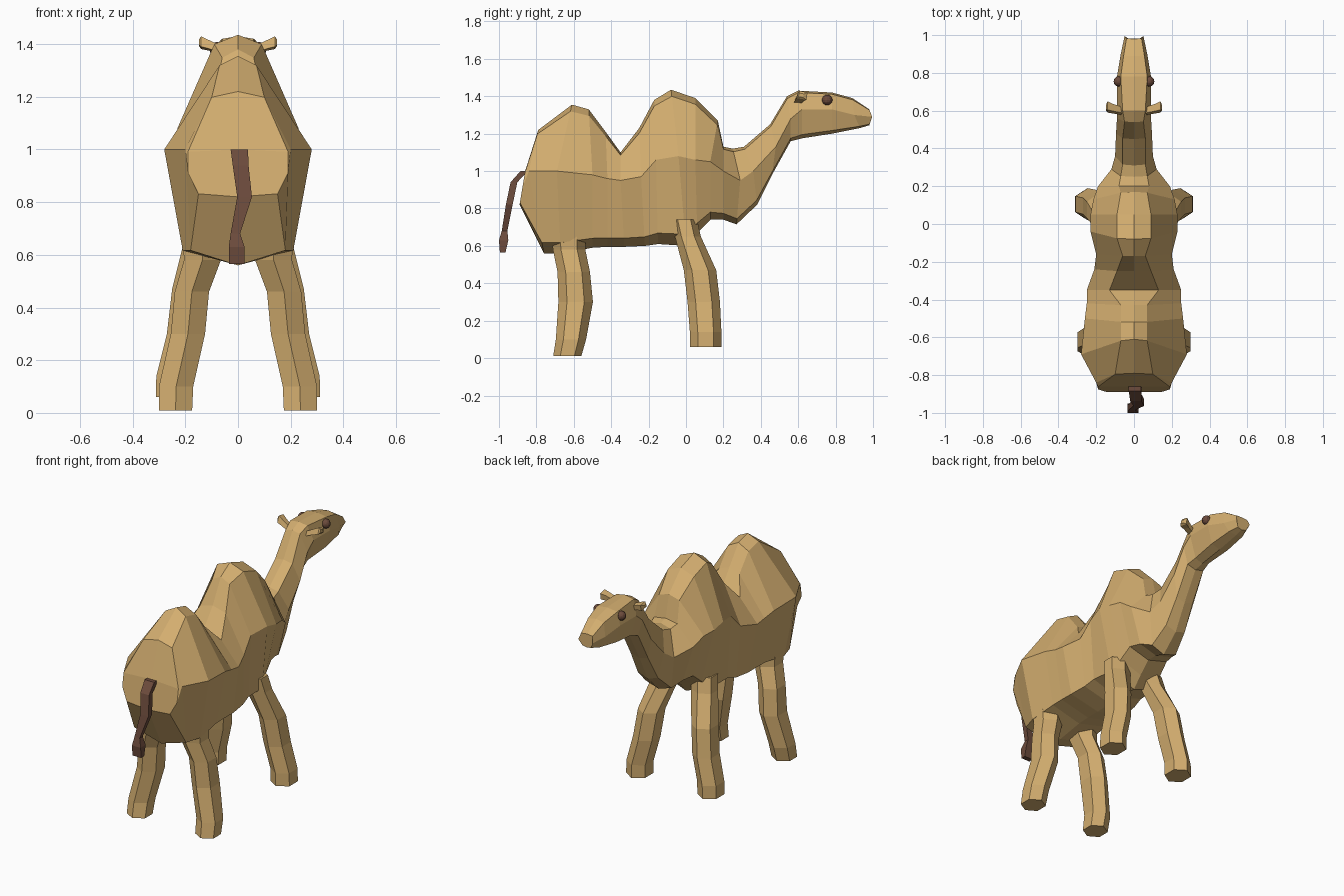
import bpy, bmesh, math
from mathutils import Vector


def material(name, rgb):
    m = bpy.data.materials.new(name)
    m.diffuse_color = (*rgb, 1)
    return m


TAN = material("tan_hide", (0.65, 0.42, 0.16))
BROWN = material("dark_brown", (0.15, 0.07, 0.045))


def loft(name, rings, mat):
    """Skin a list of equal-length point rings and cap both ends."""
    bm = bmesh.new()
    loops = [[bm.verts.new(p) for p in ring] for ring in rings]
    n = len(loops[0])
    for a, b in zip(loops, loops[1:]):
        for i in range(n):
            j = (i + 1) % n
            bm.faces.new((a[i], a[j], b[j], b[i]))
    bm.faces.new(loops[0])
    bm.faces.new(loops[-1])
    bmesh.ops.recalc_face_normals(bm, faces=bm.faces)
    me = bpy.data.meshes.new(name)
    bm.to_mesh(me)
    bm.free()
    me.materials.append(mat)
    ob = bpy.data.objects.new(name, me)
    bpy.context.collection.objects.link(ob)
    return ob


def body_ring(yt, zt, wt, ym, zm, wm, yb, zb, wb):
    """Eight-point section from a top, a widest and a bottom level."""
    top, mid, bot = Vector((0, yt, zt)), Vector((0, ym, zm)), Vector((0, yb, zb))
    x = Vector((1, 0, 0))
    half = [top.lerp(mid, 0.1) + x * wt, mid + x * wm, bot.lerp(mid, 0.13) + x * wb]
    other = [Vector((-p.x, p.y, p.z)) for p in reversed(half)]
    return [top] + half + [bot] + other


def tube_rings(path, sides, sign=1):
    """Horizontal polygon sections: x, y, z, half width, half depth."""
    rings = []
    for x, y, z, rx, ry in path:
        angs = [2 * math.pi * (i + 0.5) / sides for i in range(sides)]
        k = 1 / math.cos(math.pi / sides)
        rings.append([(sign * (x + rx * k * math.cos(a)), y + ry * k * math.sin(a), z)
                      for a in angs])
    return rings


# Body with two humps, continuing into neck and head
torso = [
    (-.86, 1.0, .19, -.875, .91, .19, -.89, .82, .15),
    (-.79, 1.22, .10, -.84, 1.0, .20, -.76, .56, .18),
    (-.61, 1.355, .07, -.69, 1.0, .28, -.67, .56, .21),
    (-.52, 1.33, .07, -.50, .98, .26, -.50, .59, .20),
    (-.43, 1.21, .07, -.42, .96, .25, -.42, .595, .20),
    (-.35, 1.10, .13, -.35, .95, .25, -.33, .595, .20),
    (-.25, 1.23, .09, -.24, .97, .21, -.22, .60, .19),
    (-.17, 1.38, .06, -.16, 1.06, .20, -.15, .61, .18),
    (-.08, 1.435, .09, -.04, 1.08, .23, 0, .60, .17),
    (.05, 1.39, .09, .05, 1.06, .23, .06, .67, .15),
    (.17, 1.27, .07, .13, 1.05, .215, .13, .74, .14),
]
neck_head = [
    (.20, 1.13, .08, .20, 1.0, .19, .20, .74, .12),
    (.25, 1.12, .07, .29, .95, .12, .27, .715, .09),
    (.31, 1.13, .06, .36, 1.0, .10, .38, .82, .07),
    (.45, 1.25, .06, .48, 1.13, .095, .46, .98, .06),
    (.54, 1.40, .05, .56, 1.28, .09, .56, 1.16, .06),
    (.60, 1.43, .06, .62, 1.33, .09, .62, 1.175, .05),
    (.78, 1.42, .07, .78, 1.33, .09, .78, 1.20, .06),
    (.89, 1.39, .055, .90, 1.30, .07, .93, 1.23, .05),
    (.98, 1.33, .04, .995, 1.29, .05, .98, 1.245, .03),
]
loft("body", [body_ring(*r) for r in torso + neck_head], TAN)

# Splayed legs
rear_leg = [(.13, -.63, .68, .08, .08), (.135, -.625, .58, .07, .075),
            (.175, -.60, .46, .065, .075), (.19, -.59, .30, .065, .08),
            (.235, -.615, .10, .065, .07), (.237, -.635, .01, .063, .065)]
front_leg = [(.12, -.01, .74, .07, .06), (.135, .01, .65, .07, .06),
             (.185, .075, .47, .065, .075), (.205, .095, .30, .065, .075),
             (.245, .105, .14, .065, .073), (.247, .105, .06, .065, .073)]
for side, s in (("right", 1), ("left", -1)):
    loft("rear_leg_" + side, tube_rings(rear_leg, 6, s), TAN)
    loft("front_leg_" + side, tube_rings(front_leg, 6, s), TAN)

    # Ears stick out sideways
    ear = [(.05, .595, 1.37, .02), (.11, .61, 1.395, .025),
           (.14, .62, 1.405, .03), (.148, .615, 1.405, .015)]
    loft("ear_" + side, [[(s * x, y + r * dy, z + r * dz) for dy, dz in
                          ((-1, -.5), (.8, -.8), (1, .5), (-.5, .8))]
                         for x, y, z, r in ear], TAN)

    # Eyes
    bpy.ops.mesh.primitive_uv_sphere_add(segments=12, ring_count=8, radius=.028,
                                         location=(s * .08, .755, 1.38))
    eye = bpy.context.object
    eye.name = "eye_" + side
    eye.data.materials.append(BROWN)

# Tail with tuft
tail = [(.005, -.865, 1.0, .033, .02), (.01, -.92, .94, .03, .018),
        (.025, -.945, .82, .028, .018), (-.01, -.97, .68, .018, .015),
        (-.005, -.975, .63, .03, .025), (-.005, -.98, .565, .03, .015)]
loft("tail", tube_rings(tail, 4), BROWN)
